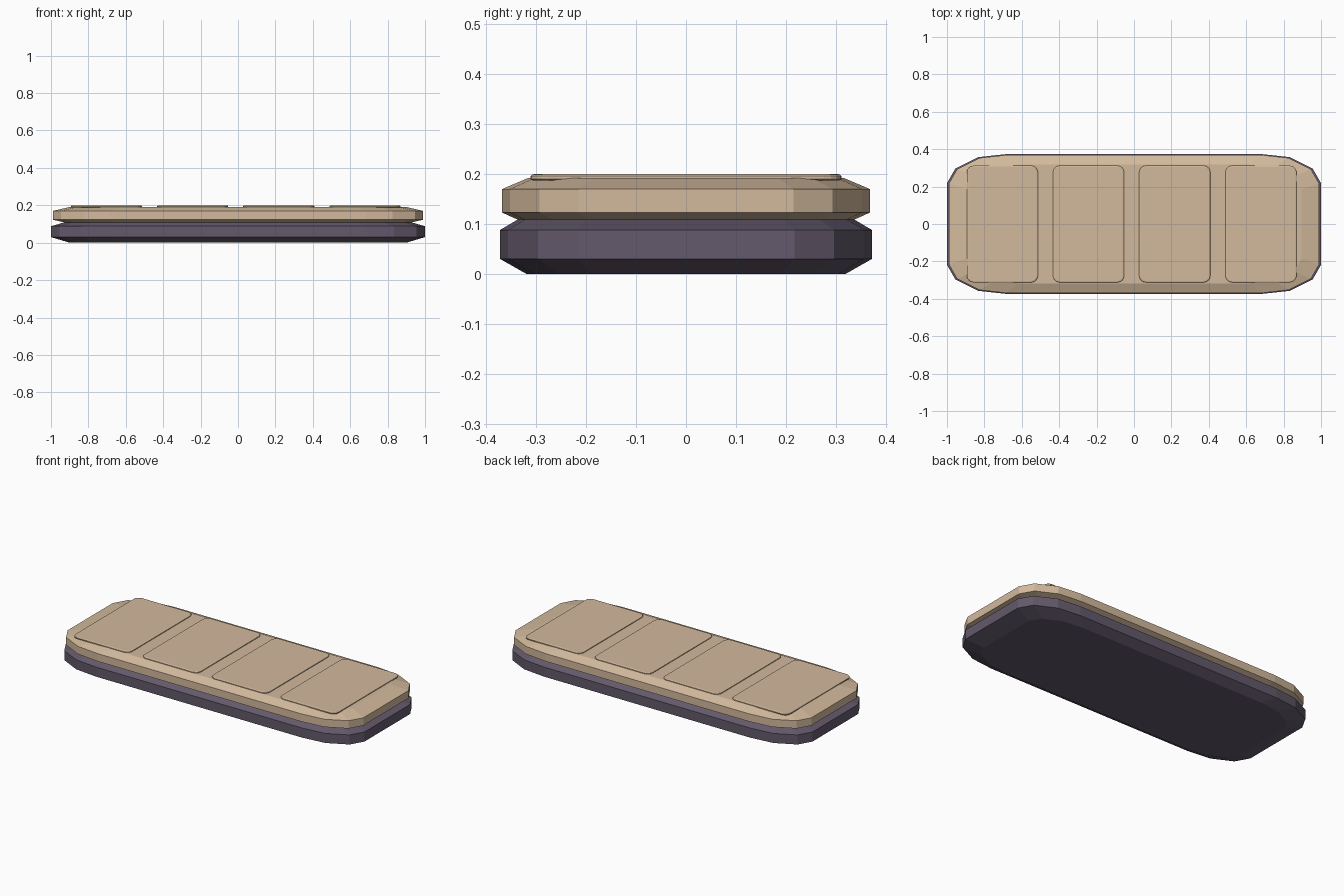
import bpy, bmesh, math

if "Cube" in bpy.data.objects:
    bpy.data.objects.remove(bpy.data.objects["Cube"])


def material(name, rgb):
    m = bpy.data.materials.new(name)
    m.diffuse_color = (*rgb, 1)
    m.use_nodes = True
    m.node_tree.nodes["Principled BSDF"].inputs["Base Color"].default_value = m.diffuse_color
    return m


TAN = material("sandy tan", (0.65, 0.49, 0.335))
DARK = material("dusky purple", (0.125, 0.1, 0.147))


def loft(name, rings, mat):
    """Skin a stack of closed rings and cap both ends."""
    bm = bmesh.new()
    loops = [[bm.verts.new(p) for p in ring] for ring in rings]
    n = len(loops[0])
    for a, b in zip(loops, loops[1:]):
        for i in range(n):
            j = (i + 1) % n
            bm.faces.new((a[i], a[j], b[j], b[i]))
    bm.faces.new(loops[0][::-1])
    bm.faces.new(loops[-1])
    bmesh.ops.recalc_face_normals(bm, faces=bm.faces)
    mesh = bpy.data.meshes.new(name)
    bm.to_mesh(mesh)
    bm.free()
    mesh.materials.append(mat)
    ob = bpy.data.objects.new(name, mesh)
    bpy.context.collection.objects.link(ob)
    return ob


# One quarter of the slab outline, mirrored to all four corners
QUARTER = [(1.0, 0.218), (0.955, 0.297), (0.835, 0.357), (0.69, 0.373)]
OUTLINE = (QUARTER + [(-x, y) for x, y in QUARTER[::-1]]
           + [(-x, -y) for x, y in QUARTER] + [(x, -y) for x, y in QUARTER[::-1]])


def slab(name, levels, mat):
    loft(name, [[(x * sx, y * sy, z) for x, y in OUTLINE] for z, sx, sy in levels], mat)


# Dark base slab with chamfered rims
slab("base_slab", [(0, 0.9, 0.858), (0.03, 1, 1), (0.088, 1, 1), (0.11, 0.925, 0.9)], DARK)
# Tan upper slab
slab("upper_slab", [(0.108, 0.925, 0.9), (0.123, 0.99, 0.989),
                    (0.17, 0.99, 0.989), (0.192, 0.895, 0.85)], TAN)


def rounded_rect(cx, hx, hy, r, z):
    pts = []
    for k, (sx, sy) in enumerate([(1, 1), (-1, 1), (-1, -1), (1, -1)]):
        for i in range(5):
            a = math.radians(90 * k + 22.5 * i)
            pts.append((cx + sx * (hx - r) + r * math.cos(a),
                        sy * (hy - r) + r * math.sin(a), z))
    return pts


# Four thin raised panels along the top
for i in range(4):
    cx = -0.704 + 0.461 * i
    levels = [(0.187, 0.006), (0.190, 0.0), (0.196, 0.0), (0.199, 0.003), (0.2, 0.008)]
    loft(f"top_panel_{i + 1}",
         [rounded_rect(cx, 0.19 - d, 0.312 - d, 0.035 - d, z) for z, d in levels], TAN)
